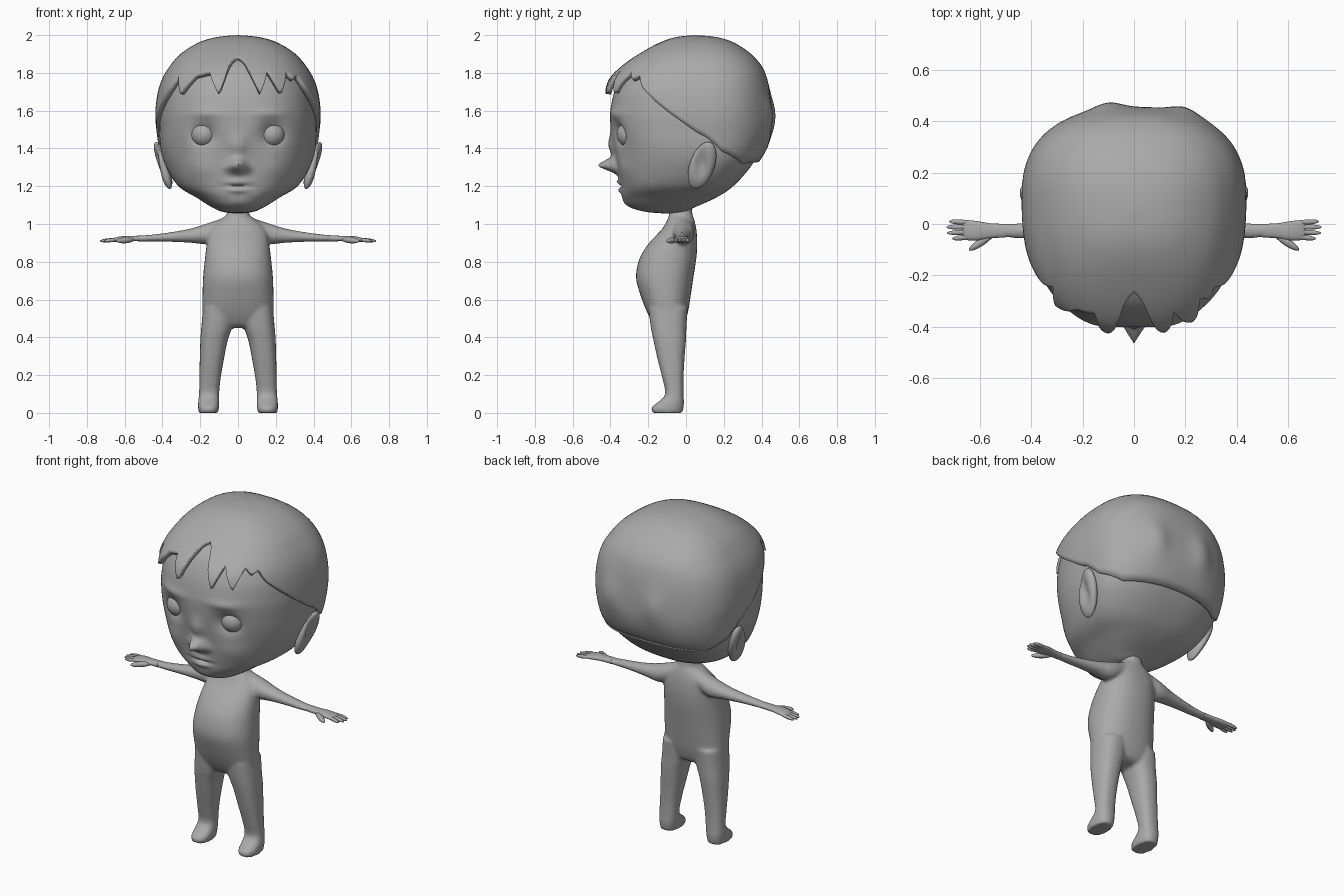
import bpy, bmesh, math
from mathutils import Vector, Matrix

if "Cube" in bpy.data.objects:
    bpy.data.objects.remove(bpy.data.objects["Cube"])

grey = bpy.data.materials.new("plain grey")
grey.diffuse_color = (0.4, 0.4, 0.4, 1)
grey.use_nodes = True
grey.node_tree.nodes["Principled BSDF"].inputs["Base Color"].default_value = grey.diffuse_color


def finish(bm, name, angle=50):
    bmesh.ops.remove_doubles(bm, verts=bm.verts, dist=0.0004)
    bmesh.ops.recalc_face_normals(bm, faces=bm.faces)
    me = bpy.data.meshes.new(name)
    bm.to_mesh(me)
    bm.free()
    me.materials.append(grey)
    ob = bpy.data.objects.new(name, me)
    bpy.context.collection.objects.link(ob)
    bpy.context.view_layer.objects.active = ob
    ob.select_set(True)
    bpy.ops.object.shade_smooth_by_angle(angle=math.radians(angle))
    ob.select_set(False)
    return ob


def at(rows, t):
    """Smooth curve through the rows, t counted in rows."""
    i = min(int(t), len(rows) - 2)
    f = t - i
    p = [rows[max(0, min(len(rows) - 1, i + k))] for k in (-1, 0, 1, 2)]
    return [0.5 * (2 * b + (c - a) * f + (2 * a - 5 * b + 4 * c - d) * f * f
                   + (3 * b - a - 3 * c + d) * f ** 3) for a, b, c, d in zip(*p)]


def section(row, ang, n):
    """Point on a rounded-square section; angle 0 faces the low b side."""
    h, a0, a1, b0, b1, cb = row
    s, c = math.sin(ang), math.cos(ang)
    a = (a0 + a1) / 2 + (a1 - a0) / 2 * math.copysign(abs(s) ** (2 / n), s)
    k = abs(c) ** (2 / n)
    return a, (cb + (b0 - cb) * k if c > 0 else cb + (b1 - cb) * k), h


def skin(bm, rings):
    for r, q in zip(rings, rings[1:]):
        for i in range(len(r)):
            j = (i + 1) % len(r)
            bm.faces.new((r[i], r[j], q[j], q[i]))


def loft(bm, rows, n=2.0, seg=32, sub=5, place=lambda a, b, h: (a, b, h)):
    rows = [tuple(r) + ((r[3] + r[4]) / 2,) * (len(r) == 5) for r in rows]
    rings = []
    for k in range((len(rows) - 1) * sub + 1):
        row = at(rows, k / sub)
        rings.append([bm.verts.new(place(*section(row, 2 * math.pi * i / seg, n)))
                      for i in range(seg)])
    skin(bm, rings)
    bm.faces.new(rings[0])
    bm.faces.new(rings[-1])


def ellipsoid(bm, centre, size, rot=Matrix(), u=20, v=14):
    m = Matrix.Translation(centre) @ rot.to_4x4() @ Matrix.Diagonal((*size, 1))
    bmesh.ops.create_uvsphere(bm, u_segments=u, v_segments=v, radius=1, matrix=m)


def wide(rows):
    return [(z, -w, w, f, b, c) for z, w, f, b, c in rows]


# --- body: torso, arms and legs blended into one skin
bm = bmesh.new()
loft(bm, [(z, -w, w, f, b) for z, w, f, b in (
    (1.1, .055, -.085, .03), (1.05, .06, -.09, .035), (1.02, .10, -.10, .045),
    (.97, .15, -.13, .055), (.9, .165, -.195, .06), (.82, .175, -.245, .055),
    (.72, .185, -.265, .04), (.62, .188, -.24, .025), (.53, .185, -.205, .01),
    (.47, .15, -.17, -.01), (.45, .08, -.14, -.04))], n=2.3)
for s in (1, -1):
    loft(bm, [(.07, -.07, .035, .94, 1.035), (.16, -.07, .045, .895, 1.005),
              (.25, -.062, .03, .9, .977), (.35, -.058, .015, .905, .958),
              (.45, -.056, .004, .906, .945), (.54, -.052, .0, .908, .938)],
         seg=20, place=lambda a, b, h: (s * h, a, b))
    loft(bm, [(z, s * a, s * b, f, k) for z, a, b, f, k in (
        (.56, .02, .185, -.2, .01), (.46, .03, .194, -.188, .003),
        (.38, .055, .2, -.172, 0), (.28, .075, .203, -.15, -.008),
        (.18, .092, .205, -.125, -.013), (.1, .1, .207, -.11, -.013),
        (.06, .1, .211, -.145, -.01), (.03, .1, .212, -.182, -.012),
        (.0, .105, .208, -.18, -.018))], n=2.4, seg=24)
body = finish(bm, "body")
rm = body.modifiers.new("blend", 'REMESH')
rm.mode, rm.voxel_size, rm.use_smooth_shade = 'VOXEL', 0.009, True
sm = body.modifiers.new("soften", 'SMOOTH')
sm.factor, sm.iterations = 0.5, 8

# --- hands with four fingers and a thumb
for s, side in ((1, "right"), (-1, "left")):
    bm = bmesh.new()
    loft(bm, [(.50, -.052, .0, .908, .939), (.56, -.056, .003, .909, .937),
              (.61, -.064, .011, .907, .936), (.655, -.062, .015, .905, .927),
              (.67, -.05, .008, .909, .92)],
         seg=16, sub=4, n=2.4, place=lambda a, b, h: (s * h, a, b))
    digits = [((.64, -.05), (.705, -.057)), ((.64, -.031), (.725, -.035)),
              ((.64, -.012), (.728, -.012)), ((.64, .006), (.718, .01)),
              ((.55, -.04), (.64, -.1))]
    for (ax, ay), (bx, by) in digits:
        d = Vector((s * (bx - ax), by - ay, -.008))
        c = Vector((s * (ax + bx) / 2, (ay + by) / 2, .914))
        r = .016 if by < -.09 else .0105
        ellipsoid(bm, c, (r, r, d.length / 2 + .004),
                  d.to_track_quat('Z', 'Y').to_matrix(), 10, 8)
    finish(bm, side + "_hand")

# --- head, with the face pushed in and out by soft bumps
bm = bmesh.new()
loft(bm, wide([
    (1.94, .0, .06, .06, .06), (1.9, .2, -.18, .25, .07), (1.83, .32, -.305, .36, .08),
    (1.72, .39, -.372, .41, .09), (1.6, .414, -.4, .425, .1), (1.5, .416, -.397, .42, .1),
    (1.4, .41, -.378, .395, .1), (1.3, .38, -.362, .34, .09), (1.2, .315, -.348, .25, .03),
    (1.14, .22, -.335, .16, -.03), (1.09, .14, -.295, .05, -.08),
    (1.064, .08, -.21, -.01, -.09), (1.055, .0, -.1, -.1, -.1)]), n=2.45, seg=160, sub=8)
# x, z, width, height, outward amount
bumps = [(0, 1.31, .036, .034, .10), (0, 1.41, .04, .06, .03),
         (.05, 1.295, .02, .02, .018), (.18, 1.475, .06, .055, -.045),
         (.17, 1.585, .09, .025, .012), (.2, 1.29, .08, .06, .012),
         (0, 1.222, .05, .013, .016), (0, 1.178, .045, .014, .014),
         (0, 1.2, .07, .007, -.012), (0, 1.11, .06, .03, .008)]
for v in bm.verts:
    x, y, z = v.co
    if y < -.1:
        v.co.y -= sum(a * math.exp(-((abs(x) - bx) / w) ** 2 - ((z - bz) / h) ** 2)
                      for bx, bz, w, h, a in bumps)
finish(bm, "head", 80)

# --- eyes and ears
for s, side in ((1, "right"), (-1, "left")):
    bm = bmesh.new()
    ellipsoid(bm, (s * .18, -.298, 1.475), (.069, .069, .069), u=32, v=20)
    finish(bm, side + "_eye")

    bm = bmesh.new()
    rot = Matrix.Rotation(s * .3, 3, 'Y') @ Matrix.Rotation(-.32, 3, 'X')
    ellipsoid(bm, (s * .398, .085, 1.31), (.034, .066, .135), rot, 28, 20)
    for v in bm.verts:      # hollow on the outside, narrow lobe below
        dy, dz = v.co.y - .08, v.co.z - 1.32
        if s * v.co.x > .398 + .3 * dz:
            v.co.x -= s * .032 * math.exp(-(dy / .035) ** 2 - (dz / .075) ** 2)
    finish(bm, side + "_ear", 80)

# --- hair cap: each column runs from the crown to a jagged lower edge
hair = wide([
    (2.0, .0, .05, .05, .05), (1.99, .11, -.05, .16, .06), (1.96, .21, -.14, .255, .07),
    (1.9, .305, -.25, .345, .08), (1.83, .365, -.35, .405, .09), (1.76, .405, -.415, .432, .1),
    (1.68, .428, -.435, .447, .1), (1.58, .438, -.43, .455, .1), (1.48, .43, -.41, .452, .1),
    (1.38, .415, -.4, .42, .1), (1.28, .39, -.38, .35, .1)])
sides = [(56, 1.72), (71, 1.61), (82, 1.53), (93, 1.44), (102, 1.385), (130, 1.32), (180, 1.33)]
edge = ([(-a, z) for a, z in reversed(sides)]
        + [(-50, 1.79), (-42, 1.69), (-31, 1.79), (-19, 1.81), (-10, 1.685), (-4, 1.86),
           (0, 1.89), (4, 1.86), (12, 1.69), (20, 1.82), (28, 1.69), (38, 1.81),
           (44, 1.77), (50, 1.79)] + sides)


def edge_height(deg):
    for (a, za), (b, zb) in zip(edge, edge[1:]):
        if a <= deg <= b:
            return za + (zb - za) * (deg - a) / (b - a)


bm = bmesh.new()
cols, steps = 240, 28
rings = [[] for _ in range(steps + 1)]
for i in range(cols):
    deg = -180 + 360 * i / cols
    z_end, lo, hi = edge_height(deg), 0.0, len(hair) - 1.0
    for _ in range(25):
        mid = (lo + hi) / 2
        lo, hi = (mid, hi) if at(hair, mid)[0] > z_end else (lo, mid)
    for k in range(steps + 1):
        p = Vector(section(at(hair, lo * k / steps), math.radians(deg), 2.45))
        if p.y > .2:        # two tufts at the back
            p.y += sum(.022 * math.exp(-((p.x - x) / .07) ** 2 - ((p.z - 1.58) / .1) ** 2)
                       for x in (-.1, .2))
        rings[k].append(bm.verts.new(p))
skin(bm, rings)
cap = finish(bm, "hair", 60)
so = cap.modifiers.new("thickness", 'SOLIDIFY')
so.thickness, so.offset = 0.03, -1
